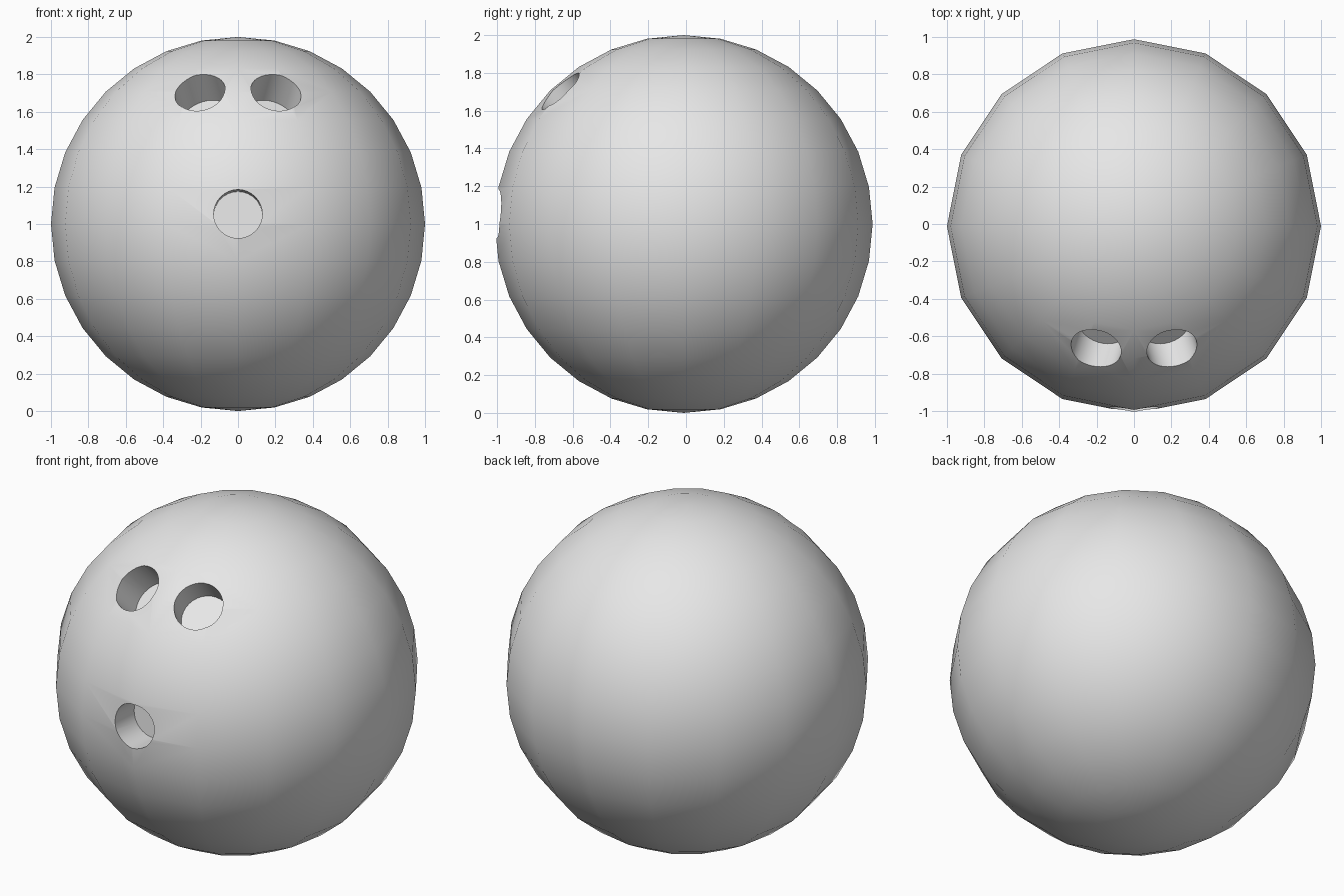
import bpy
from mathutils import Vector

cube = bpy.data.objects.get("Cube")
if cube:
    bpy.data.objects.remove(cube, do_unlink=True)

CENTRE = Vector((0, -0.012, 1))
FLOOR = 0.79  # distance of each hole's floor from the ball's centre

grey = bpy.data.materials.new("plain grey")
grey.use_nodes = True
colour = (0.8, 0.8, 0.8, 1)
grey.diffuse_color = colour
grey.node_tree.nodes["Principled BSDF"].inputs["Base Color"].default_value = colour

# Ball
bpy.ops.mesh.primitive_uv_sphere_add(segments=16, ring_count=16, radius=1, location=CENTRE)
ball = bpy.context.object
ball.name = "ball"
ball.data.materials.append(grey)


def drill(name, direction, radius):
    """Cut a flat-bottomed round hole pointing at the ball's centre."""
    axis = Vector(direction).normalized()
    depth = 0.5
    bpy.ops.mesh.primitive_cylinder_add(
        vertices=32, radius=radius, depth=depth,
        location=CENTRE + axis * (FLOOR + depth / 2))
    cutter = bpy.context.object
    cutter.name = name
    cutter.rotation_euler = axis.to_track_quat('Z', 'Y').to_euler()
    cutter.data.materials.append(grey)
    cutter.hide_render = True
    cut = ball.modifiers.new(name, 'BOOLEAN')
    cut.operation = 'DIFFERENCE'
    cut.solver = 'EXACT'
    cut.object = cutter
    bpy.context.view_layer.objects.active = ball
    bpy.ops.object.modifier_apply(modifier=name)
    bpy.data.objects.remove(cutter, do_unlink=True)


# Thumb hole and the mirrored pair of finger holes
drill("thumb_hole", (0, -1, 0.055), 0.13)
for side, label in ((1, "left"), (-1, "right")):
    drill(label + "_finger_hole", (side * 0.205, -0.66, 0.71), 0.137)

# Smooth surface with crisp hole rims
bpy.ops.object.select_all(action='DESELECT')
ball.select_set(True)
bpy.context.view_layer.objects.active = ball
bpy.ops.object.shade_smooth_by_angle(angle=0.6)
